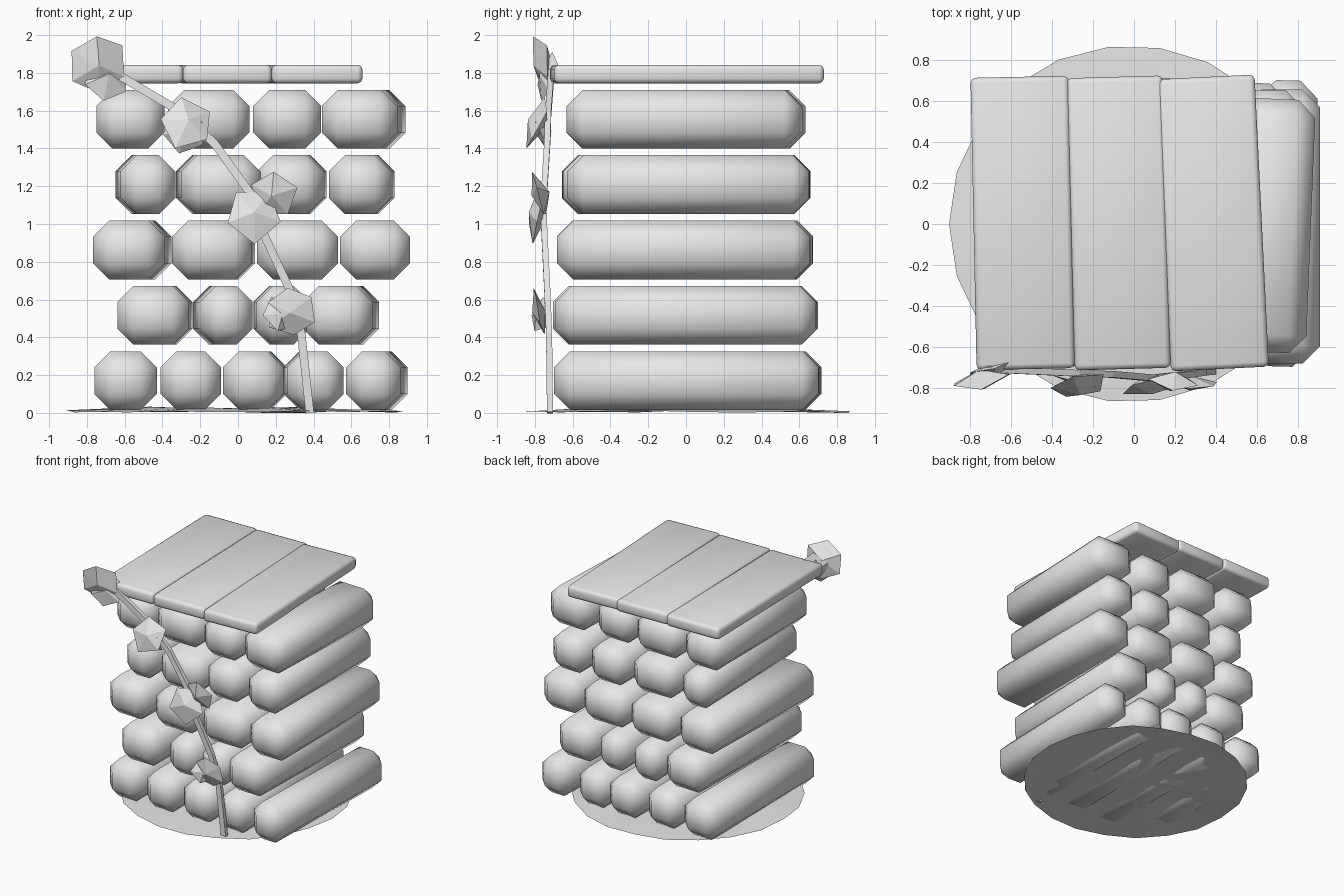
import bpy, bmesh, math, random
from mathutils import Vector, Matrix

random.seed(4)
cube = bpy.data.objects.get("Cube")
if cube:
    bpy.data.objects.remove(cube, do_unlink=True)

grey = bpy.data.materials.new("plain_grey")
grey.use_nodes = True
COLOUR = (0.8, 0.8, 0.8, 1)
grey.diffuse_color = COLOUR
grey.node_tree.nodes["Principled BSDF"].inputs["Base Color"].default_value = COLOUR


def make(name, bm, smooth=None):
    """Turn a bmesh into an object, optionally smooth below an angle."""
    bmesh.ops.recalc_face_normals(bm, faces=bm.faces)
    mesh = bpy.data.meshes.new(name)
    bm.to_mesh(mesh)
    bm.free()
    mesh.materials.append(grey)
    obj = bpy.data.objects.new(name, mesh)
    bpy.context.collection.objects.link(obj)
    if smooth:
        bpy.ops.object.select_all(action="DESELECT")
        obj.select_set(True)
        bpy.context.view_layer.objects.active = obj
        bpy.ops.object.shade_smooth_by_angle(angle=math.radians(smooth))
    return obj


def beam(name, x0, x1, y0, y1, z0, z1, shift, bevel, segments):
    """Bevelled bar running front to back; its back end is moved sideways by shift."""
    bm = bmesh.new()
    bmesh.ops.create_cube(bm, size=1)
    bmesh.ops.scale(bm, vec=(x1 - x0, y1 - y0, z1 - z0), verts=bm.verts)
    bmesh.ops.bevel(bm, geom=bm.edges[:], offset=bevel, segments=segments,
                    profile=0.5, affect="EDGES")
    obj = make(name, bm, 50)
    obj.location = ((x0 + x1 + shift) / 2, (y0 + y1) / 2, (z0 + z1) / 2)
    obj.rotation_euler.z = -math.atan2(shift, y1 - y0)


# Stacked logs: per row front, back, then (left edge, right edge, shift) for each log
rows = [
    (-0.68, 0.72, [(-0.76, -0.43, 0), (-0.41, -0.09, 0), (-0.08, 0.24, 0.02),
                   (0.26, 0.56, -0.02), (0.57, 0.86, 0.04)]),
    (-0.70, 0.68, [(-0.64, -0.26, 0.02), (-0.2, 0.08, -0.04), (0.1, 0.38, -0.02),
                   (0.34, 0.71, 0.04)]),
    (-0.67, 0.67, [(-0.77, -0.39, 0.04), (-0.35, 0.07, 0.02), (0.1, 0.53, 0),
                   (0.54, 0.91, 0)]),
    (-0.64, 0.64, [(-0.62, -0.33, -0.03), (-0.3, 0.12, -0.03), (0.1, 0.45, 0.02),
                   (0.48, 0.81, 0.02)]),
    (-0.62, 0.62, [(-0.75, -0.39, 0), (-0.37, 0.06, 0), (0.08, 0.44, 0),
                   (0.44, 0.84, 0.05)]),
]
for r, (front, back, logs) in enumerate(rows):
    base = 0.015 + 0.346 * r
    for i, (x0, x1, shift) in enumerate(logs):
        slide = random.uniform(-0.02, 0.02)
        beam(f"log_{r + 1}_{i + 1}", x0, x1, front + slide, back + slide,
             base, base + 0.311, shift, 0.085, 1)

# Roof planks
for i, (x0, x1, shift) in enumerate([(-0.77, -0.29, -0.03), (-0.29, 0.18, -0.04),
                                     (0.18, 0.66, -0.07)]):
    beam(f"roof_plank_{i + 1}", x0, x1, -0.71, 0.72, 1.745, 1.843, shift, 0.025, 2)

# Uneven ground disc
bm = bmesh.new()
SIDES = 22
centre = bm.verts.new((0, 0, 0.015))
rings = []
for radius in (0.45, 0.87):
    ring = []
    for k in range(SIDES):
        a = math.tau * k / SIDES
        rad = radius * (1 + 0.04 * max(0, -math.cos(a)))
        z = random.uniform(0.005, 0.035) if radius < 0.8 else random.uniform(0, 0.014)
        ring.append(bm.verts.new((rad * math.cos(a), rad * math.sin(a), z)))
    rings.append(ring)
for k in range(SIDES):
    n = (k + 1) % SIDES
    bm.faces.new((centre, rings[0][k], rings[0][n]))
    bm.faces.new((rings[0][k], rings[1][k], rings[1][n], rings[0][n]))
make("ground_disc", bm, 40)

# Climbing vine: square tube swept along a short path on the front
path = [(0.38, -0.72, 0), (0.335, -0.725, 0.42), (0.27, -0.735, 0.66),
        (0.13, -0.75, 0.96), (0.11, -0.755, 1.1), (-0.12, -0.735, 1.42),
        (-0.28, -0.73, 1.58), (-0.72, -0.71, 1.84)]
bm = bmesh.new()
loops = []
for i, p in enumerate(path):
    here = Vector(p)
    along = Vector(path[min(i + 1, len(path) - 1)]) - Vector(path[max(i - 1, 0)])
    out = Vector((0, -1, 0))
    side = along.cross(out).normalized()
    loops.append([bm.verts.new(here + side * 0.022 * sx + out * 0.016 * sy)
                  for sx, sy in ((-1, -1), (1, -1), (1, 1), (-1, 1))])
for a, b in zip(loops, loops[1:]):
    for k in range(4):
        n = (k + 1) % 4
        bm.faces.new((a[k], a[n], b[n], b[k]))
bm.faces.new(loops[0])
bm.faces.new(loops[-1])
make("vine", bm)


def leaf(name, x, y, z, radius, sides, spin, tilt, turn, depth):
    """Faceted leaf clump: a flat jagged polygon with a raised middle on both sides."""
    bm = bmesh.new()
    peaks = [bm.verts.new((0, s * depth, 0)) for s in (-1, 1)]
    rim = []
    for k in range(sides):
        a = math.radians(spin) + math.tau * k / sides
        rad = radius * random.uniform(0.93, 1.07)
        rim.append(bm.verts.new((rad * math.cos(a), random.uniform(-0.02, 0.02),
                                 rad * math.sin(a))))
    for k in range(sides):
        for peak in peaks:
            bm.faces.new((peak, rim[k], rim[(k + 1) % sides]))
    turned = Matrix.Rotation(math.radians(turn), 4, "Z") @ Matrix.Rotation(math.radians(tilt), 4, "X")
    bm.transform(Matrix.Translation((x, y, z)) @ turned)
    make(name, bm)


# Leaves along the vine
leaf("leaf_top", -0.745, -0.76, 1.85, 0.16, 6, 95, 12, 12, 0.05)
leaf("leaf_top_lower", -0.70, -0.73, 1.78, 0.125, 6, 20, -15, 20, 0.05)
leaf("leaf_upper", -0.27, -0.785, 1.535, 0.15, 5, 100, -18, 8, 0.055)
leaf("leaf_upper_lower", -0.28, -0.75, 1.48, 0.12, 5, 35, 20, -10, 0.04)
leaf("leaf_middle", 0.19, -0.77, 1.16, 0.13, 5, 85, 12, -15, 0.05)
leaf("leaf_middle_lower", 0.08, -0.785, 1.05, 0.15, 5, 55, -15, 10, 0.05)
leaf("leaf_bottom", 0.28, -0.78, 0.535, 0.135, 6, 95, 8, -10, 0.035)
leaf("leaf_bottom_side", 0.22, -0.765, 0.52, 0.1, 5, 110, -10, 30, 0.035)
